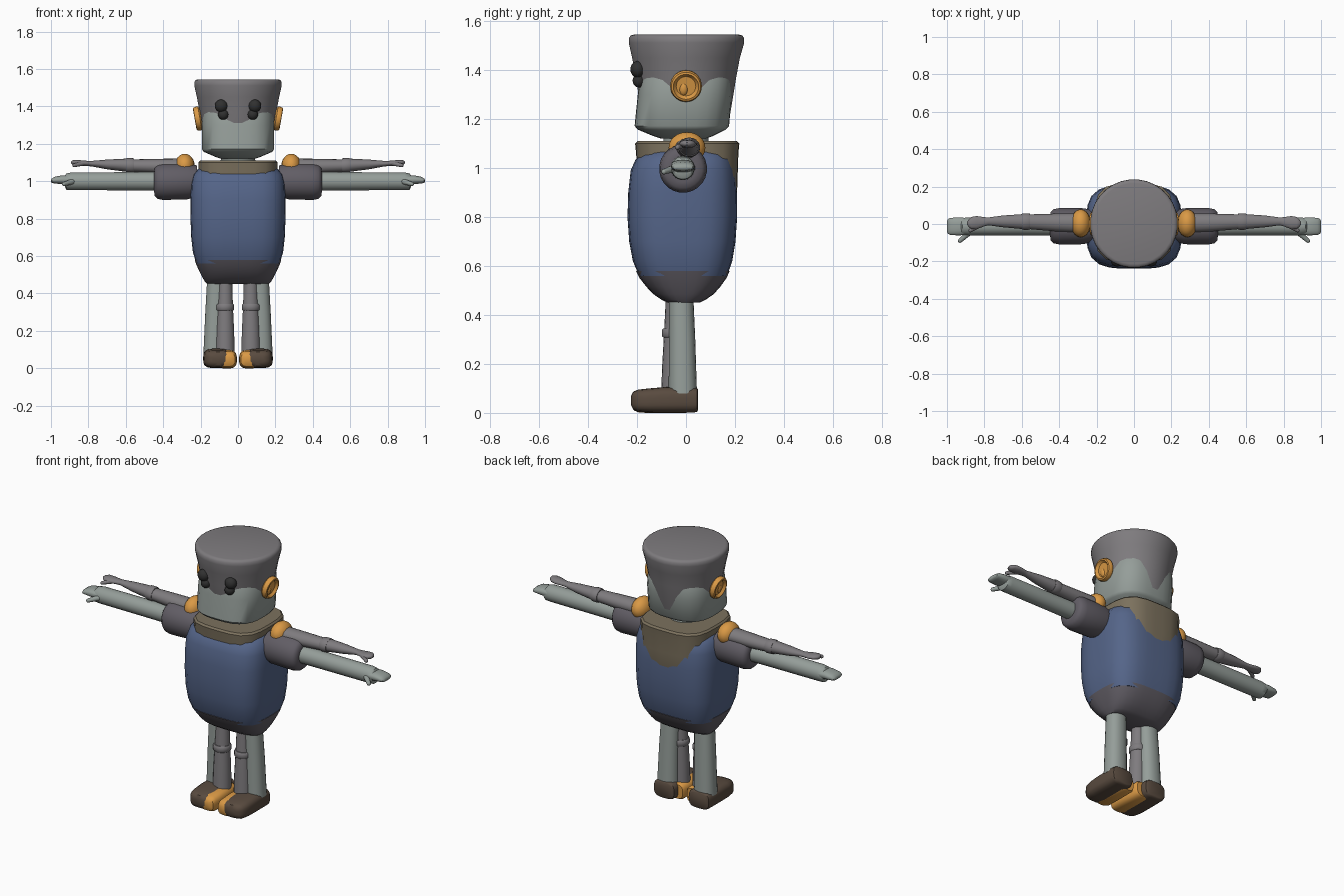
import bpy, bmesh, math
from mathutils import Matrix, Vector

MATS = {}
COL = {"green": (0.30, 0.34, 0.32), "blue": (0.09, 0.13, 0.25), "tan": (0.20, 0.165, 0.11),
       "orange": (0.70, 0.32, 0.06), "brown": (0.10, 0.07, 0.05), "dark": (0.03, 0.03, 0.03),
       "plum": (0.12, 0.11, 0.13), "steel": (0.21, 0.20, 0.21)}


def finish(name, bm, color, mirror, angle=40):
    bmesh.ops.recalc_face_normals(bm, faces=bm.faces)
    me = bpy.data.meshes.new(name)
    bm.to_mesh(me)
    bm.free()
    ob = bpy.data.objects.new(name, me)
    bpy.context.collection.objects.link(ob)
    if color not in MATS:
        MATS[color] = bpy.data.materials.new(color)
        MATS[color].diffuse_color = (*COL[color], 1)
    me.materials.append(MATS[color])
    if mirror:
        ob.modifiers.new("Mirror", "MIRROR")
    bpy.ops.object.select_all(action="DESELECT")
    ob.select_set(True)
    bpy.context.view_layer.objects.active = ob
    bpy.ops.object.shade_smooth_by_angle(angle=math.radians(angle))
    return ob


def loft(name, axis, secs, color, n=2, sides=24, mirror=False):
    """Skin superellipse sections (t, centre a, centre b, radius a, radius b) along an axis."""
    bm = bmesh.new()
    rings = []
    for t, ca, cb, ra, rb in secs:
        ring = []
        for i in range(sides):
            w = 2 * math.pi * (i + 0.5) / sides
            c, s = math.cos(w), math.sin(w)
            k = (abs(c) ** n + abs(s) ** n) ** (-1 / n)
            a, b = ca + ra * k * c, cb + rb * k * s
            ring.append(bm.verts.new({"x": (t, a, b), "y": (a, t, b), "z": (a, b, t)}[axis]))
        rings.append(ring)
    for p, q in zip(rings, rings[1:]):
        for i in range(sides):
            j = (i + 1) % sides
            bm.faces.new((p[i], p[j], q[j], q[i]))
    bm.faces.new(rings[0])
    bm.faces.new(rings[-1])
    return finish(name, bm, color, mirror)


def ball(name, loc, rad, color, mirror=True):
    bm = bmesh.new()
    bmesh.ops.create_uvsphere(bm, u_segments=20, v_segments=12, radius=1,
                              matrix=Matrix.Translation(loc) @ Matrix.Diagonal((*rad, 1)))
    return finish(name, bm, color, mirror)


def rod(name, p, q, r1, r2, color):
    bm = bmesh.new()
    p, q = Vector(p), Vector(q)
    d = q - p
    m = Matrix.Translation((p + q) / 2) @ d.to_track_quat("Z", "Y").to_matrix().to_4x4()
    bmesh.ops.create_cone(bm, cap_ends=True, segments=12, radius1=r1, radius2=r2,
                          depth=d.length, matrix=m)
    bmesh.ops.create_uvsphere(bm, u_segments=12, v_segments=8, radius=r2,
                              matrix=Matrix.Translation(q))
    return finish(name, bm, color, True)


# Head: bucket-shaped shell over a squarer face
loft("bucket_head", "z", [(1.16, 0, 0, .165, .165), (1.20, 0, 0, .178, .178), (1.37, 0, 0, .206, .206),
     (1.45, 0, 0, .221, .221), (1.512, 0, .002, .235, .237), (1.532, 0, .002, .234, .236),
     (1.542, 0, .002, .226, .228), (1.545, 0, .002, .214, .216)], "steel", sides=32)
loft("face", "z", [(1.12, 0, -.01, .09, .09), (1.13, 0, -.012, .12, .12), (1.157, 0, -.017, .183, .18),
     (1.172, 0, -.017, .193, .193), (1.30, 0, -.005, .194, .192), (1.36, 0, 0, .19, .188),
     (1.41, 0, 0, .17, .17)], "green", n=2.9, sides=32)
loft("neck", "z", [(1.05, 0, 0, .10, .10), (1.14, 0, 0, .09, .09)], "green")
ball("eye", (.09, -.197, 1.403), (.034, .03, .034), "dark")
ball("lower_eye", (.079, -.192, 1.357), (.028, .026, .028), "dark")

# Ear discs with a recessed dish, tilted to follow the head
bm = bmesh.new()
prof = [(.055, .0), (.064, .008), (.065, .022), (.060, .034), (.052, .036), (.046, .028),
        (.040, .022), (.0, .022)]
vs = [bm.verts.new((r, 0, h)) for r, h in prof]
es = [bm.edges.new(e) for e in zip(vs, vs[1:])]
bmesh.ops.spin(bm, geom=vs + es, cent=(0, 0, 0), axis=(0, 0, 1), angle=2 * math.pi, steps=28)
bmesh.ops.remove_doubles(bm, verts=bm.verts, dist=1e-4)
bm.transform(Matrix.Translation((.196, 0, 1.338)) @ Matrix.Rotation(math.radians(100), 4, "Y"))
finish("ear_disc", bm, "orange", True)
ball("ear_nub", (.205, -.01, 1.325), (.018, .02, .03), "orange")

# Torso
loft("shirt", "z", [(.56, 0, -.012, .223, .18), (.62, 0, -.014, .241, .203), (.70, 0, -.015, .25, .217),
     (.80, 0, -.015, .254, .224), (.90, 0, -.014, .255, .222), (.99, 0, -.012, .251, .214),
     (1.035, 0, -.008, .24, .198), (1.065, 0, -.002, .215, .172), (1.085, 0, 0, .17, .13)],
     "blue", n=3.6, sides=32)
loft("trousers", "z", [(.45, 0, -.01, .165, .065), (.462, 0, -.01, .176, .09), (.485, 0, -.01, .19, .123),
     (.515, 0, -.011, .205, .151), (.55, 0, -.012, .221, .177), (.58, 0, -.013, .232, .192)],
     "plum", n=3.2, sides=32)
loft("jacket", "z", [(.55, 0, 0, .17, .14), (.75, 0, 0, .19, .175), (.88, 0, .01, .20, .198),
     (.97, 0, .007, .21, .204), (1.06, 0, .005, .212, .209), (1.10, 0, .005, .212, .213),
     (1.11, 0, .005, .203, .203)], "tan", n=3.6, sides=24)

# Thick arms with sleeves and flat hands
loft("sleeve", "x", [(.22, -.01, 1.0, .085, .085), (.27, -.012, 1.0, .097, .097), (.40, -.012, .997, .098, .098),
     (.43, -.012, .997, .092, .092), (.445, -.012, .997, .078, .078), (.448, -.012, .997, .055, .055)], "plum")
loft("thick_arm", "x", [(.40, -.013, 1, .05, .05), (.60, -.013, 1, .048, .049), (.89, -.013, 1, .048, .048),
     (.918, -.013, .998, .046, .044), (.926, -.013, 1.0, .042, .03)], "green", sides=20)
loft("flat_hand", "x", [(.88, -.013, 1.005, .045, .025), (.94, -.013, 1.008, .048, .024),
     (.98, -.013, 1.006, .046, .018), (.995, -.013, 1.003, .04, .012), (1.0, -.013, 1.002, .028, .005)],
     "green", n=2.6, sides=20)
rod("thumb", (.88, -.045, 1.0), (.93, -.09, .985), .016, .011, "green")

# Thin metal arms with shoulder balls
ball("shoulder", (.285, .004, 1.083), (.053, .075, .064), "orange")
loft("thin_upper_arm", "x", [(.30, .005, 1.08, .052, .042), (.42, .008, 1.08, .048, .04),
     (.56, .012, 1.083, .04, .034)], "steel", sides=18)
loft("elbow", "x", [(.555, .013, 1.084, .042, .037), (.565, .013, 1.084, .045, .04),
     (.59, .013, 1.085, .045, .04), (.60, .013, 1.085, .042, .037)], "steel", sides=18)
loft("thin_forearm", "x", [(.60, .013, 1.086, .04, .035), (.70, .014, 1.09, .032, .026),
     (.78, .014, 1.094, .021, .015), (.80, .012, 1.095, .025, .014), (.84, .008, 1.097, .035, .015),
     (.87, .006, 1.1, .032, .015), (.885, .004, 1.1, .02, .012), (.892, .004, 1.1, .008, .005)], "steel", sides=18)
rod("thin_thumb", (.83, -.01, 1.095), (.875, -.035, 1.085), .012, .01, "steel")

# Thick legs, thin legs with knee rings
loft("thick_leg", "z", [(.08, .122, -.013, .063, .058), (.30, .117, -.016, .058, .054),
     (.48, .11, -.02, .055, .05)], "green", n=2.3, mirror=True)
loft("thin_leg", "z", [(.07, .069, -.052, .052, .05), (.20, .069, -.05, .049, .047),
     (.32, .069, -.048, .043, .042), (.48, .068, -.045, .037, .037)], "steel", sides=18, mirror=True)
loft("knee_ring", "z", [(.308, .07, -.049, .045, .045), (.314, .07, -.049, .05, .05),
     (.338, .07, -.049, .05, .05), (.345, .07, -.049, .045, .045)], "steel", sides=18, mirror=True)

# Shoes
loft("shoe", "y", [(-.224, .105, .05, .035, .02), (-.215, .108, .05, .055, .037), (-.195, .11, .05, .068, .045),
     (-.15, .112, .051, .073, .049), (-.09, .113, .053, .073, .052), (.03, .115, .053, .07, .052),
     (.044, .115, .053, .066, .049), (.049, .115, .053, .058, .043)], "brown", n=3.6, mirror=True)
loft("metal_foot", "y", [(-.222, .058, .045, .025, .018), (-.213, .058, .046, .042, .036),
     (-.19, .059, .047, .051, .046), (-.10, .059, .048, .053, .049), (0, .059, .048, .052, .049),
     (.012, .059, .048, .045, .042)], "orange", n=3.2, mirror=True)

# Mirror the arm and shoulder pieces to the other side
for nm in ("sleeve", "thick_arm", "flat_hand", "thin_upper_arm", "elbow", "thin_forearm"):
    bpy.data.objects[nm].modifiers.new("Mirror", "MIRROR")
